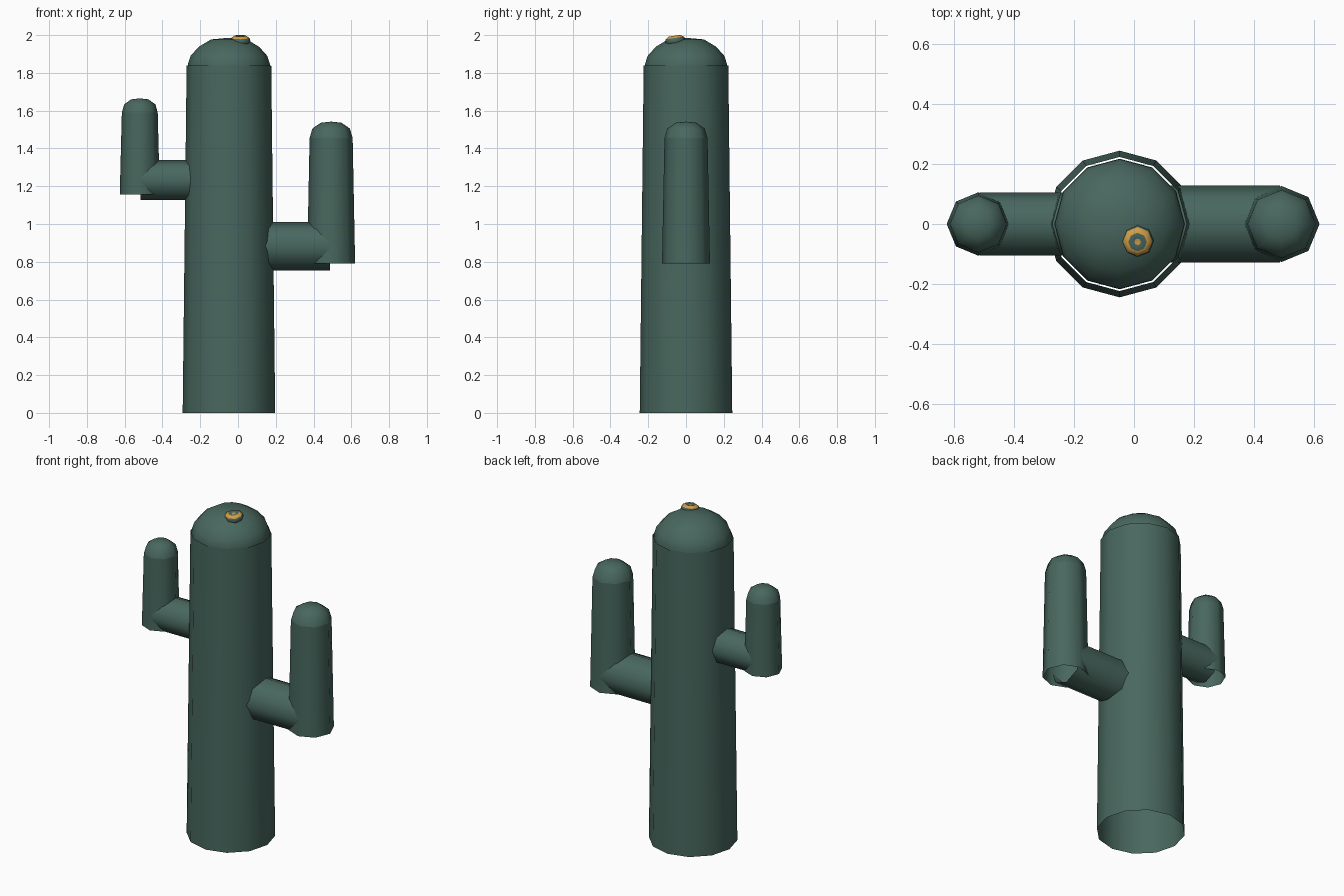
import bpy, bmesh, math

cube = bpy.data.objects.get("Cube")
if cube:
    bpy.data.objects.remove(cube, do_unlink=True)


def material(name, colour):
    mat = bpy.data.materials.new(name)
    mat.use_nodes = True
    mat.diffuse_color = (*colour, 1)
    mat.node_tree.nodes["Principled BSDF"].inputs["Base Color"].default_value = (*colour, 1)
    return mat


GREEN = material("cactus green", (0.065, 0.136, 0.112))
ORANGE = material("flower orange", (0.66, 0.34, 0.06))


def lathe(name, profile, sides, location, rotation=(0, 0, 0), orange_bands=()):
    """Spin (radius, height) pairs, bottom to top; a zero radius closes to a point."""
    bm = bmesh.new()
    rings = []
    for r, z in profile:
        count = sides if r > 0 else 1
        rings.append([bm.verts.new((r * math.cos(math.tau * i / sides),
                                    r * math.sin(math.tau * i / sides), z))
                      for i in range(count)])
    for band, (low, high) in enumerate(zip(rings, rings[1:])):
        for i in range(sides):
            j = (i + 1) % sides
            if len(high) == 1:
                face = bm.faces.new((low[i], low[j], high[0]))
            else:
                face = bm.faces.new((low[i], low[j], high[j], high[i]))
            face.material_index = int(band in orange_bands)
    mesh = bpy.data.meshes.new(name)
    bm.to_mesh(mesh)
    bm.free()
    mesh.materials.append(GREEN)
    if orange_bands:
        mesh.materials.append(ORANGE)
    obj = bpy.data.objects.new(name, mesh)
    bpy.context.collection.objects.link(obj)
    obj.location, obj.rotation_euler = location, rotation
    bpy.ops.object.select_all(action='DESELECT')
    obj.select_set(True)
    bpy.context.view_layer.objects.active = obj
    bpy.ops.object.shade_smooth_by_angle(angle=math.radians(60))
    return obj


TRUNK_X = -0.048

# Trunk, open underneath, with a low dome on top
lathe("trunk", [(0.245, 0), (0.224, 1.84)], 12, (TRUNK_X, 0, 0))
lathe("trunk_dome", [(0.218, 1.82), (0.216, 1.85), (0.203, 1.89), (0.16, 1.938),
                     (0.095, 1.977), (0, 1.986)], 12, (TRUNK_X, 0, 0))


def arm(side, x, branch_z, branch_r, base_z, base_r, neck_z, neck_r, top_z):
    """Sideways branch, upright stem and rounded tip."""
    turn = math.copysign(math.pi / 2, x)
    lathe(side + "_branch", [(branch_r, 0.1), (branch_r, abs(x) - 0.005)], 8,
          (0, 0, branch_z), (0, turn, 0))
    lathe(side + "_stem", [(base_r, base_z), (neck_r, neck_z)], 8, (x, 0, 0))
    rise = top_z - neck_z
    lathe(side + "_tip", [(neck_r, neck_z), (neck_r * 0.87, neck_z + rise * 0.58),
                          (neck_r * 0.48, neck_z + rise * 0.93), (0, top_z)], 8, (x, 0, 0))


arm("left_arm", 0.493, 0.883, 0.128, 0.79, 0.127, 1.455, 0.114, 1.542)
arm("right_arm", -0.52, 1.232, 0.106, 1.155, 0.106, 1.59, 0.095, 1.665)

# Small flower bud leaning forward, with an orange ring and centre
lathe("flower", [(0.03, -0.027), (0.047, -0.02), (0.054, -0.005), (0.049, 0.012),
                 (0.031, 0.024), (0.011, 0.018), (0, 0.019)], 8,
      (0.012, -0.057, 1.973), (math.radians(8), 0, 0), orange_bands=(3, 5))
